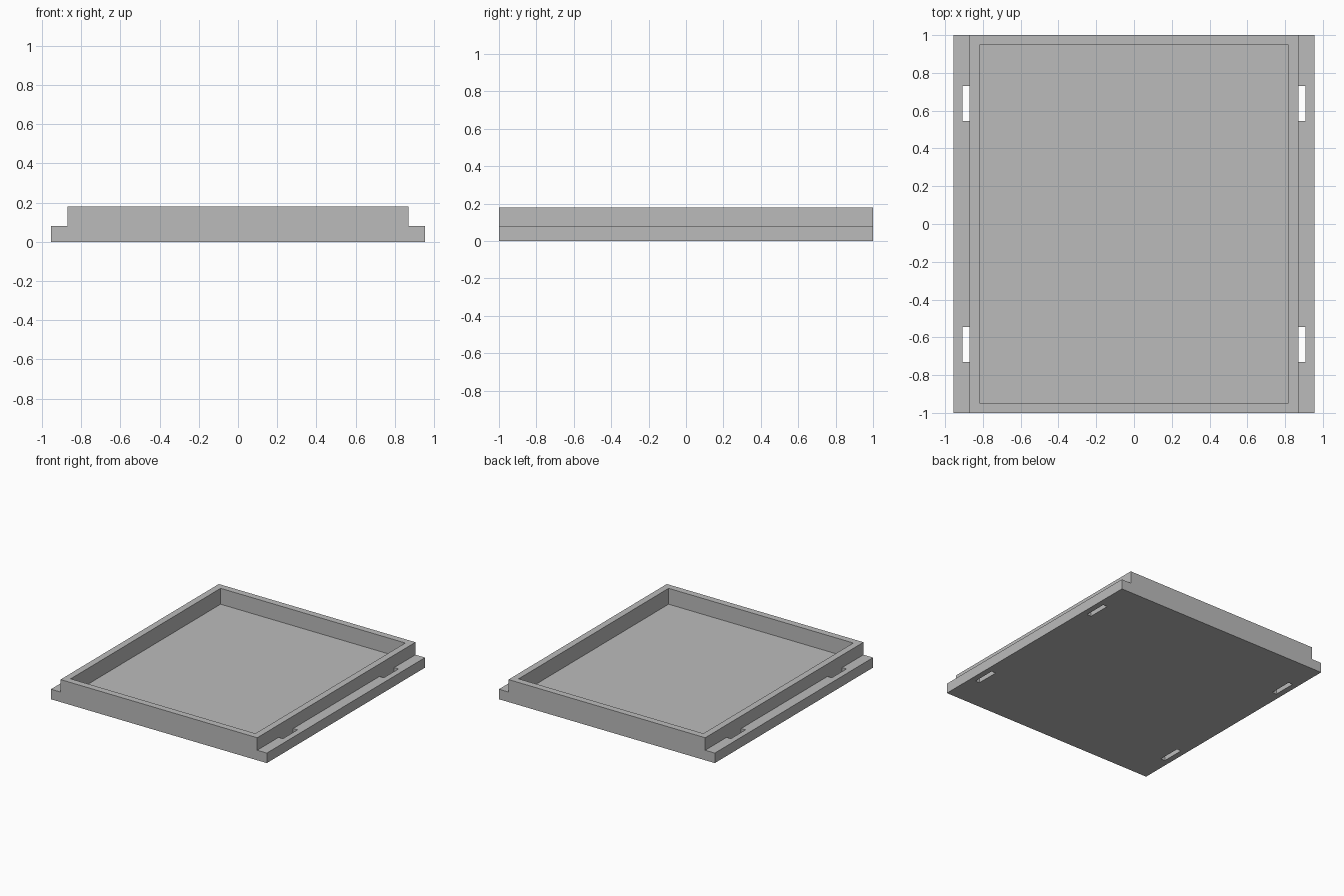
import bpy
import bmesh
from mathutils import Vector

cube = bpy.data.objects.get("Cube")
if cube:
    bpy.data.objects.remove(cube, do_unlink=True)

# Main dimensions
HALF_W, HALF_L = 0.955, 1.0      # outer footprint
BODY_W = 0.87                    # raised tray body
WALL = 0.053
LEDGE_Z, TOP_Z, FLOOR_Z = 0.08, 0.18, 0.053
SLOT_W, SLOT_NEAR, SLOT_FAR = 0.038, 0.545, 0.73

grey = bpy.data.materials.new("plain grey")
grey.use_nodes = True
colour = (0.5, 0.5, 0.5, 1.0)
grey.diffuse_color = colour
grey.node_tree.nodes["Principled BSDF"].inputs["Base Color"].default_value = colour


def make_object(name, bm):
    bmesh.ops.recalc_face_normals(bm, faces=bm.faces)
    mesh = bpy.data.meshes.new(name)
    bm.to_mesh(mesh)
    bm.free()
    mesh.materials.append(grey)
    obj = bpy.data.objects.new(name, mesh)
    bpy.context.collection.objects.link(obj)
    return obj


def add_box(bm, low, high):
    low, high = Vector(low), Vector(high)
    verts = bmesh.ops.create_cube(bm, size=1)["verts"]
    for v in verts:
        v.co = [high[i] if v.co[i] > 0 else low[i] for i in range(3)]


# Stepped tray body: front profile extruded along the length
half = [(HALF_W, 0), (HALF_W, LEDGE_Z), (BODY_W, LEDGE_Z), (BODY_W, TOP_Z)]
profile = half + [(-x, z) for x, z in reversed(half)]
bm = bmesh.new()
face = bm.faces.new([bm.verts.new((x, -HALF_L, z)) for x, z in profile])
ext = bmesh.ops.extrude_face_region(bm, geom=[face])
moved = [g for g in ext["geom"] if isinstance(g, bmesh.types.BMVert)]
bmesh.ops.translate(bm, verts=moved, vec=(0, 2 * HALF_L, 0))
tray = make_object("tray", bm)

# Cutters: the open recess and four strap slots beside the walls
bm = bmesh.new()
add_box(bm, (WALL - BODY_W, WALL - HALF_L, FLOOR_Z),
        (BODY_W - WALL, HALF_L - WALL, TOP_Z + 0.1))
for sx in (-1, 1):
    for sy in (-1, 1):
        xs = sorted((sx * BODY_W, sx * (BODY_W + SLOT_W)))
        ys = sorted((sy * SLOT_NEAR, sy * SLOT_FAR))
        add_box(bm, (xs[0], ys[0], -0.1), (xs[1], ys[1], LEDGE_Z + 0.05))
cutter = make_object("recess_and_slot_cutter", bm)
cutter.hide_render = True

# Cut, apply and discard the cutter
cut = tray.modifiers.new("cut", "BOOLEAN")
cut.operation = "DIFFERENCE"
cut.solver = "EXACT"
cut.object = cutter
bpy.ops.object.select_all(action="DESELECT")
tray.select_set(True)
bpy.context.view_layer.objects.active = tray
bpy.ops.object.modifier_apply(modifier=cut.name)
bpy.data.objects.remove(cutter, do_unlink=True)
